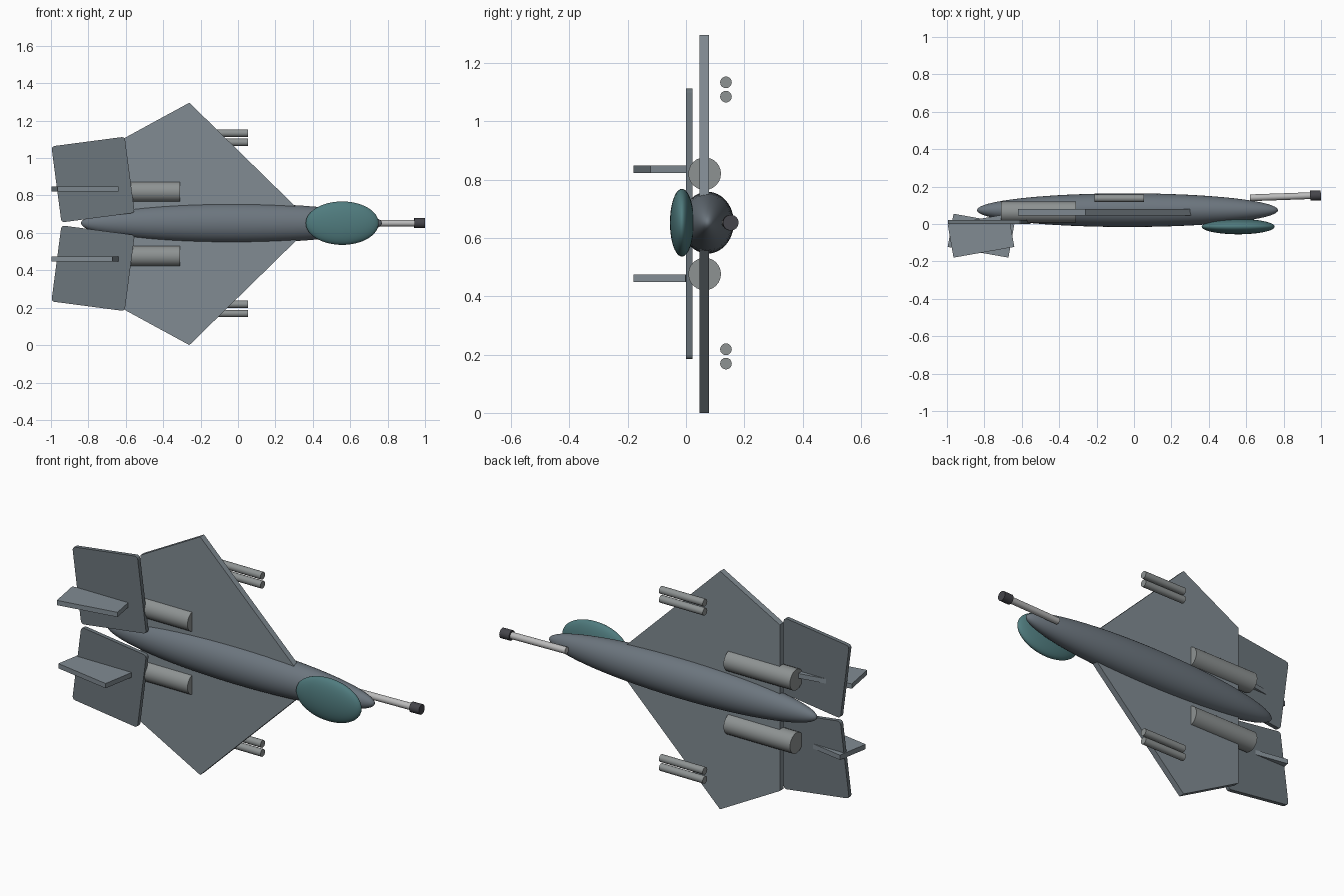
import bpy, bmesh, math
from mathutils import Vector

if "Cube" in bpy.data.objects:
    bpy.data.objects.remove(bpy.data.objects["Cube"])

ZC = 0.648  # centre line height; the craft is mirrored about it


def mat(name, r, g, b):
    m = bpy.data.materials.new(name)
    m.diffuse_color = (r, g, b, 1)
    m.use_nodes = True
    m.node_tree.nodes["Principled BSDF"].inputs["Base Color"].default_value = m.diffuse_color
    return m


HULL = mat("hull_grey", 0.15, 0.18, 0.21)
WING = mat("wing_grey", 0.22, 0.26, 0.29)
TAIL = mat("tail_grey", 0.15, 0.18, 0.20)
CANOPY = mat("canopy_teal", 0.08, 0.20, 0.21)
METAL = mat("metal_grey", 0.27, 0.29, 0.29)
BARREL = mat("barrel_grey", 0.50, 0.50, 0.50)
DARK = mat("muzzle_dark", 0.06, 0.06, 0.07)


def finish(name, material, smooth=True):
    o = bpy.context.object
    o.name = name
    o.data.materials.append(material)
    bpy.ops.object.transform_apply(location=False, rotation=True, scale=True)
    if smooth:
        bpy.ops.object.shade_smooth_by_angle(angle=math.radians(35))
    return o


def ellipsoid(name, loc, radii, material):
    # poles lie along the length (x)
    bpy.ops.mesh.primitive_uv_sphere_add(segments=48, ring_count=32, radius=1, location=loc,
                                         rotation=(0, math.pi / 2, 0))
    bpy.context.object.scale = (radii[2], radii[1], radii[0])
    return finish(name, material)


def rod(name, a, b, r, material, sides=24):
    a, b = Vector(a), Vector(b)
    bpy.ops.mesh.primitive_cylinder_add(vertices=sides, radius=r, depth=(b - a).length,
                                        location=(a + b) / 2)
    bpy.context.object.rotation_euler = (b - a).to_track_quat('Z', 'Y').to_euler()
    return finish(name, material)


def box(name, loc, size, rot, material):
    bpy.ops.mesh.primitive_cube_add(size=1, location=loc, rotation=rot)
    bpy.context.object.scale = size
    return finish(name, material, False)


# Fuselage and canopy
ellipsoid("fuselage", (-0.035, 0.074, 0.652), (0.805, 0.09, 0.106), HULL)
ellipsoid("canopy", (0.557, -0.014, 0.652), (0.195, 0.041, 0.116), CANOPY)

# Wing: one flat plate extruded along y
half = [(0.31, 0.09), (-0.26, 0.648), (-0.62, 0.452)]
outline = half + [(x, -z) for x, z in reversed(half)]
bm = bmesh.new()
face = bm.faces.new([bm.verts.new((x, 0.046, z + ZC)) for x, z in outline])
ext = bmesh.ops.extrude_face_region(bm, geom=[face])
bmesh.ops.translate(bm, vec=(0, 0.033, 0),
                    verts=[v for v in ext["geom"] if isinstance(v, bmesh.types.BMVert)])
bmesh.ops.recalc_face_normals(bm, faces=bm.faces)
mesh = bpy.data.meshes.new("wing")
bm.to_mesh(mesh)
bm.free()
mesh.materials.append(WING)
bpy.context.collection.objects.link(bpy.data.objects.new("wing", mesh))

for s, side in ((1, "upper"), (-1, "lower")):
    # Tailplane with rounded corners
    tail = box(f"tailplane_{side}", (-0.775, 0.011, ZC + s * 0.237), (0.395, 0.022, 0.41),
               (0, -s * math.radians(7.5), 0), TAIL)
    bm = bmesh.new()
    bm.from_mesh(tail.data)
    corners = [e for e in bm.edges if abs(e.verts[0].co.y - e.verts[1].co.y) > 0.01]
    bmesh.ops.bevel(bm, geom=corners, offset=0.016, segments=3, profile=0.5, affect='EDGES')
    bm.to_mesh(tail.data)
    bm.free()

    # Fin standing on the tailplane, tilted opposite ways
    box(f"fin_{side}", (-0.818, -0.0625, ZC + s * 0.187), (0.33, 0.18, 0.026),
        (0, 0, s * math.radians(10)), WING)

    # Engine
    z = ZC + s * 0.172
    rod(f"engine_{side}", (-0.71, 0.064, z), (-0.31, 0.064, z), 0.056, METAL)

    # Pair of missiles
    for i, dz in enumerate((0.434, 0.483)):
        z = ZC + 0.003 + s * (dz - 0.001)
        rod(f"missile_{side}_{i + 1}", (-0.21, 0.137, z), (0.053, 0.137, z), 0.02, METAL, 20)

# Nose cannon
rod("cannon_barrel", (0.62, 0.140, 0.652), (0.96, 0.152, 0.652), 0.018, BARREL)
rod("cannon_muzzle", (0.942, 0.1515, 0.652), (0.999, 0.1535, 0.652), 0.027, DARK, 16)
